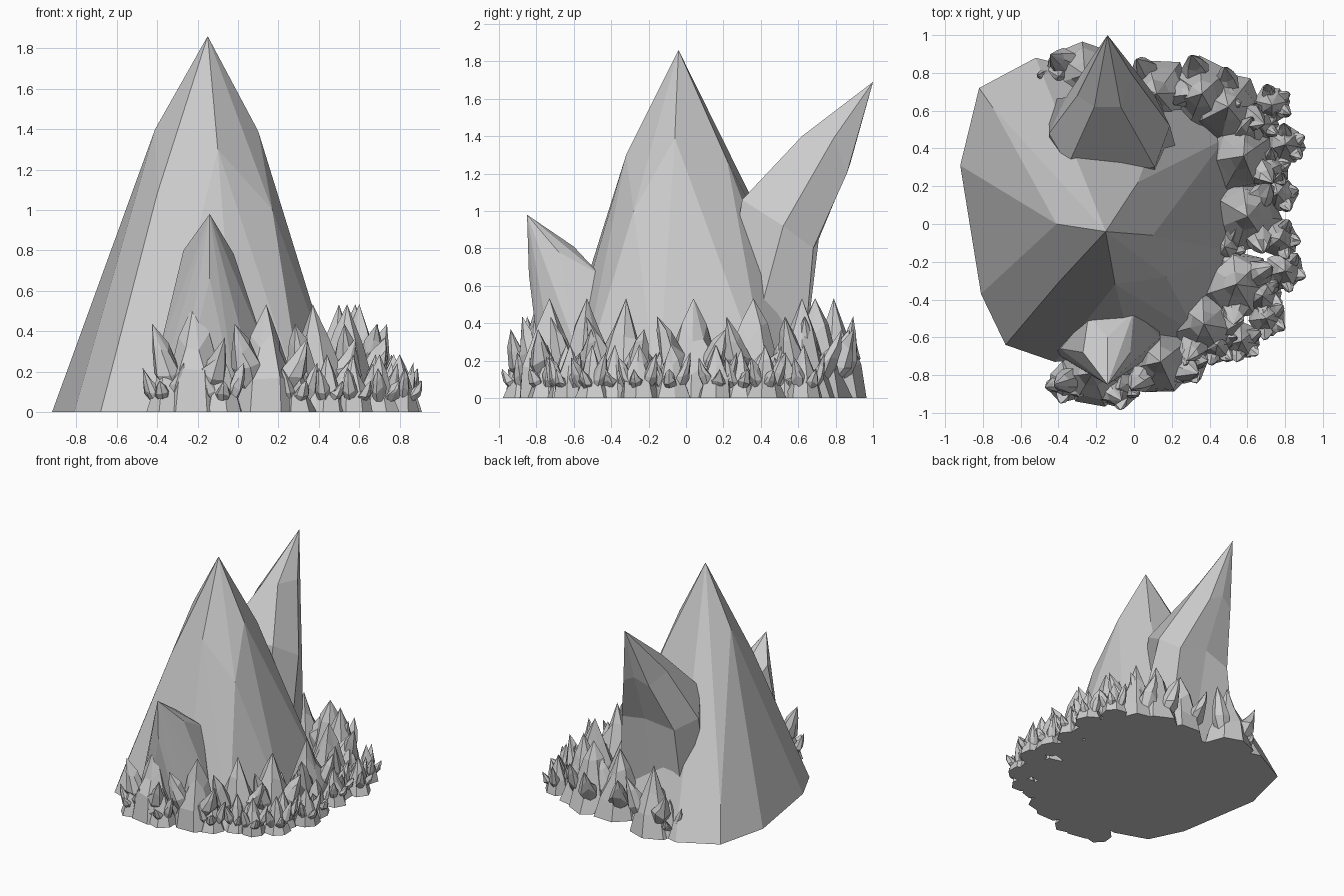
import bpy, bmesh, math, random
from mathutils import Vector

random.seed(4)
default = bpy.data.objects.get("Cube")
if default:
    bpy.data.objects.remove(default, do_unlink=True)

stone = bpy.data.materials.new("grey_stone")
stone.use_nodes = True
GREY = (0.6, 0.6, 0.6, 1)
stone.diffuse_color = GREY
stone.node_tree.nodes["Principled BSDF"].inputs["Base Color"].default_value = GREY


def add_hull(bm, points):
    """Wrap a faceted crystal around the given corner points."""
    verts = [bm.verts.new(p) for p in points]
    result = bmesh.ops.convex_hull(bm, input=verts)
    spare = {v for v in result["geom_interior"] if isinstance(v, bmesh.types.BMVert)}
    bmesh.ops.delete(bm, geom=list(spare), context="VERTS")


def add_loft(bm, rings, tip):
    """Join equal rings of corners from the foot up and close them at the tip."""
    loops = [[bm.verts.new(p) for p in ring] for ring in rings]
    point = bm.verts.new(tip)
    count = len(loops[0])
    bm.faces.new(loops[0])
    for i in range(count):
        j = (i + 1) % count
        for low, high in zip(loops, loops[1:]):
            bm.faces.new((low[i], low[j], high[j], high[i]))
        bm.faces.new((loops[-1][i], loops[-1][j], point))


def finish(bm, name):
    bmesh.ops.recalc_face_normals(bm, faces=bm.faces)
    mesh = bpy.data.meshes.new(name)
    bm.to_mesh(mesh)
    bm.free()
    mesh.materials.append(stone)
    bpy.context.collection.objects.link(bpy.data.objects.new(name, mesh))


def hull_crystal(name, *rings):
    bm = bmesh.new()
    add_hull(bm, [p for ring in rings for p in ring])
    bmesh.ops.dissolve_limit(bm, angle_limit=math.radians(5), verts=bm.verts, edges=bm.edges)
    finish(bm, name)


def at(z, *xy):
    return [(x, y, z) for x, y in xy]


# Tall middle crystal: foot, bevel, shoulders, tip
hull_crystal(
    "main_crystal",
    at(0, (-.92, .31), (-.81, 0), (-.81, -.37), (-.68, -.64), (-.42, -.73), (0, -.7),
       (.33, -.58), (.53, -.15), (.48, .45), (.2, .7), (-.52, .88), (-.82, .72)),
    at(.25, (-.8, .28), (-.75, .62), (-.73, -.3), (-.73, 0)),
    [(-.41, 0, 1.4), (-.4, -.31, 1.08), (-.1, -.32, 1.3), (.17, -.28, 1),
     (.1, -.06, 1.39), (.02, .22, 1.27), (-.2, .25, 1.3), (-.4, .27, 1.12)],
    [(-.15, -.04, 1.86)],
)

# Crystal leaning out at the back: foot, waist, shoulders, tip
bm = bmesh.new()
add_loft(
    bm,
    [at(.1, (-.46, .35), (-.32, .15), (.1, .15), (.25, .3), (.16, .62), (-.1, .58), (-.45, .66)),
     [(-.45, .48, .85), (-.35, .31, 1.02), (.11, .3, 1.06), (.19, .52, .92),
      (.11, .68, .8), (-.12, .71, .85), (-.36, .67, .8)],
     [(-.3, .68, 1.28), (-.21, .62, 1.37), (-.07, .62, 1.4), (-.01, .79, 1.39),
      (-.03, .86, 1.2), (-.14, .88, 1.26), (-.25, .84, 1.2)]],
    (-.14, 1, 1.69),
)
finish(bm, "back_crystal")

# Short crystal leaning out at the front
hull_crystal(
    "front_crystal",
    at(0, (-.42, -.68), (-.3, -.76), (0, -.76), (.12, -.68), (-.2, -.4), (.1, -.4)),
    at(.3, (-.39, -.66), (.14, -.6), (-.12, -.78)),
    [(-.27, -.68, .8), (-.02, -.68, .78), (-.24, -.48, .66), (0, -.46, .66),
     (-.14, -.84, .66), (-.14, -.6, .81)],
    [(-.14, -.85, .98)],
)


def spike(bm, foot, tip, radius, widths):
    """A tapering shard with uneven shoulders and a sharp tip."""
    foot, tip = Vector(foot), Vector(tip)
    turn = random.uniform(0, math.tau)
    rings = []
    for along, width in zip((0, .32, .66), widths):
        ring = []
        for i in range(7):
            a = turn + math.tau * i / 7
            r = radius * width * random.uniform(.88, 1.12)
            p = foot.lerp(tip, along) + Vector((r * math.cos(a), r * math.sin(a), 0))
            if along:
                p.z += random.uniform(-.1, .1) * tip.z
            ring.append(p)
        rings.append(ring)
    add_loft(bm, rings, tip)


def cluster(name, x, y, size, shards):
    """A broad tall shard with slimmer ones leaning out of its outer flank."""
    bm = bmesh.new()
    spike(bm, (x, y, 0), (x, y, .55 * size), .2 * size, (1, .74, .38))
    outward = math.atan2(y, x + .15)
    for turn, height in shards:
        c, s = math.cos(outward + turn) * size, math.sin(outward + turn) * size
        spike(bm, (x + .09 * c, y + .09 * s, .1 * size),
              (x + .22 * c, y + .22 * s, height * size), .075 * size, (.7, 1, .6))
    finish(bm, name)


# Larger shard clusters around the foot, from front to back
LARGE = [(-.22, -.79), (.14, -.73), (.37, -.53), (.54, -.32), (.6, .04),
         (.58, .36), (.5, .62), (.36, .69), (.12, .69), (-.26, .79)]
for i, (x, y) in enumerate(LARGE):
    cluster(f"large_cluster_{i + 1}", x, y, .97, ((-1.2, .45), (.9, .38)))

# Smaller shard clusters along the rim
SMALL = [(-.36, -.84), (-.08, -.87), (.28, -.74), (.44, -.64), (.57, -.62), (.7, -.5),
         (.68, -.38), (.8, -.25), (.77, -.08), (.76, .16), (.8, .42), (.73, .63),
         (.66, .53), (.72, .29), (.48, -.12), (-.4, .78)]
for i, (x, y) in enumerate(SMALL):
    cluster(f"small_cluster_{i + 1}", x, y, .52, ((-1.1, .42), (0, .3), (1.2, .47)))
